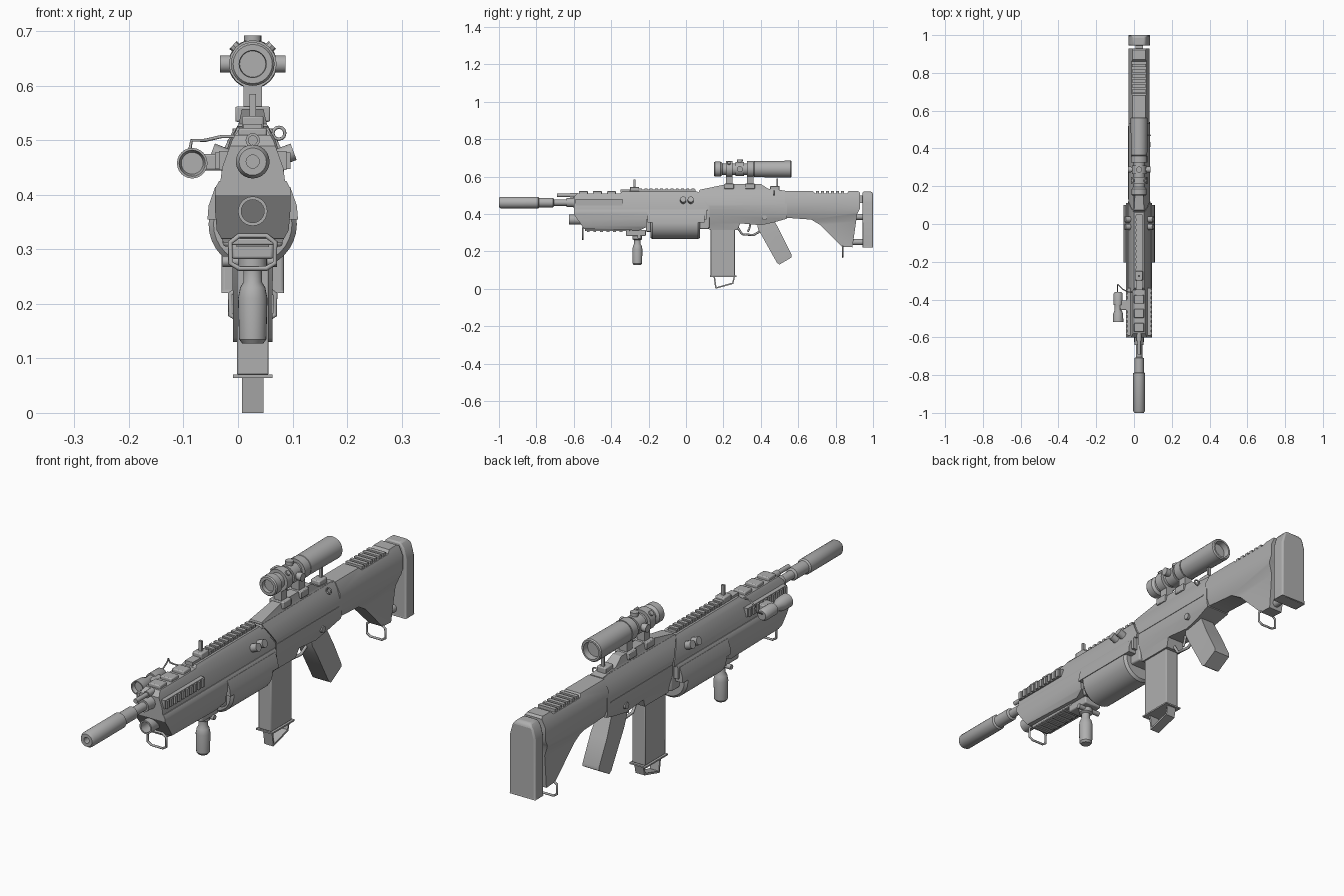
import bpy, bmesh, math
from mathutils import Vector, Matrix

CX = 0.027  # centre plane of the body
grey = bpy.data.materials.new("gunmetal grey")
grey.diffuse_color = (0.43, 0.43, 0.43, 1)


def finish(name, bm, bevel=0.0):
    bmesh.ops.recalc_face_normals(bm, faces=bm.faces)
    me = bpy.data.meshes.new(name)
    bm.to_mesh(me)
    bm.free()
    ob = bpy.data.objects.new(name, me)
    bpy.context.collection.objects.link(ob)
    me.materials.append(grey)
    if bevel:
        m = ob.modifiers.new("bevel", 'BEVEL')
        m.width, m.segments, m.limit_method = bevel, 2, 'ANGLE'
    return ob


def box(name, x, y, z, bevel=0.0):
    """Box from (min, max) ranges."""
    bm = bmesh.new()
    bmesh.ops.create_cube(bm, size=1)
    for v in bm.verts:
        v.co = [r[0] + (c + 0.5) * (r[1] - r[0]) for c, r in zip(v.co, (x, y, z))]
    return finish(name, bm, bevel)


def mid(half):
    return (CX - half, CX + half)


def shell(name, profile, widths, bevel=0.0):
    """Side profile (y, z) whose half-width follows height: widths = [(z, half)]."""
    bm = bmesh.new()
    f = bm.faces.new([bm.verts.new((-1, y, z)) for y, z in profile])
    r = bmesh.ops.extrude_face_region(bm, geom=[f])
    for g in r["geom"]:
        if isinstance(g, bmesh.types.BMVert):
            g.co.x = 1
    for z, _ in widths:
        bmesh.ops.bisect_plane(bm, geom=bm.verts[:] + bm.edges[:] + bm.faces[:],
                               plane_co=(0, 0, z), plane_no=(0, 0, 1))
    for v in bm.verts:
        z = min(max(v.co.z, widths[0][0]), widths[-1][0])
        for (a, wa), (b, wb) in zip(widths, widths[1:]):
            if a <= z <= b:
                w = wa + (wb - wa) * (z - a) / (b - a)
                break
        v.co.x = CX + v.co.x * w
    return finish(name, bm, bevel)


def lathe(name, pts, at, axis=(0, 1, 0), n=24):
    """Revolve (distance, radius) points round an axis through `at`."""
    bm = bmesh.new()
    vs = [bm.verts.new((r, 0, d)) for d, r in pts]
    es = [bm.edges.new(p) for p in zip(vs, vs[1:])]
    bmesh.ops.spin(bm, geom=vs + es, cent=(0, 0, 0), axis=(0, 0, 1),
                   angle=2 * math.pi, steps=n)
    bmesh.ops.remove_doubles(bm, verts=bm.verts, dist=1e-5)
    rot = Vector((0, 0, 1)).rotation_difference(Vector(axis)).to_matrix().to_4x4()
    bm.transform(Matrix.Translation(at) @ rot)
    return finish(name, bm)


def rod(name, a, b, r, n=16):
    d = Vector(b) - Vector(a)
    return lathe(name, [(0, 0), (0, r), (d.length, r), (d.length, 0)], a, d.normalized(), n)


def wire(name, pts, r, closed=False):
    cu = bpy.data.curves.new(name, 'CURVE')
    cu.dimensions, cu.bevel_depth, cu.bevel_resolution = '3D', r, 2
    cu.use_fill_caps = True
    sp = cu.splines.new('POLY')
    sp.points.add(len(pts) - 1)
    for p, c in zip(sp.points, pts):
        p.co = (*c, 1)
    sp.use_cyclic_u = closed
    ob = bpy.data.objects.new(name, cu)
    bpy.context.collection.objects.link(ob)
    cu.materials.append(grey)


# Barrel with suppressor, gas tubes and launcher muzzle
lathe("suppressor_barrel", [(-0.93, 0), (-0.93, 0.012), (-1, 0.012), (-1, 0.025), (-0.99, 0.031),
      (-0.79, 0.031), (-0.785, 0.025), (-0.71, 0.025), (-0.705, 0.017), (-0.64, 0.017),
      (-0.64, 0.024), (-0.61, 0.024), (-0.58, 0.03), (-0.58, 0)], (CX, 0, 0.461))
rod("gas_tube", (CX, -0.69, 0.5), (CX, -0.58, 0.5), 0.009)
rod("gas_plug", (CX, -0.62, 0.5), (CX, -0.58, 0.5), 0.013)
lathe("launcher_muzzle", [(-0.5, 0), (-0.5, 0.021), (-0.625, 0.021), (-0.625, 0.027),
      (-0.55, 0.027), (-0.55, 0)], (CX, 0, 0.37))

# Handguard
shell("upper_handguard", [(-0.6, 0.42), (-0.6, 0.49), (-0.58, 0.51), (-0.35, 0.51), (-0.34, 0.52),
      (0.062, 0.52), (0.118, 0.44), (0.118, 0.42)],
      [(0.42, 0.06), (0.45, 0.056), (0.5, 0.038), (0.52, 0.026)])
shell("lower_handguard", [(-0.6, 0.425), (-0.6, 0.4), (-0.545, 0.32), (-0.25, 0.312), (-0.21, 0.33),
      (-0.21, 0.37), (0.11, 0.37), (0.11, 0.425)],
      [(0.31, 0.052), (0.335, 0.066), (0.37, 0.069), (0.412, 0.069), (0.425, 0.062)])
for i in range(3):
    box("top_block", mid(0.026), (-0.572 + i * 0.075, -0.525 + i * 0.075), (0.5, 0.523), 0.004)
box("top_rail", mid(0.017), (-0.35, 0.05), (0.515, 0.53))
for i in range(11):
    box("rail_tooth", mid(0.02), (-0.25 + i * 0.028, -0.235 + i * 0.028), (0.522, 0.535))
box("lower_plate", mid(0.04), (-0.54, -0.3), (0.308, 0.32), 0.003)
for i in range(6):
    box("lower_vent_rib", mid(0.03), (-0.53 + i * 0.035, -0.515 + i * 0.035), (0.304, 0.31))

# Side accessory rails, pivot knobs
for s in (-1, 1):
    xs = sorted((CX + s * 0.035, CX + s * 0.062))
    box("side_rail", xs, (-0.59, -0.34), (0.446, 0.48))
    for i in range(10):
        xs = sorted((CX + s * 0.058, CX + s * 0.069))
        y = -0.585 + i * 0.025
        box("side_rail_tooth", xs, (y, y + 0.014), (0.447, 0.478))
    for y in (-0.015, 0.025):
        rod("pivot_knob", (CX + s * 0.03, y, 0.462), (CX + s * 0.075, y, 0.479), 0.016, 16)
    rod("receiver_pin", (CX + s * 0.04, 0.42, 0.38), (CX + s * 0.06, 0.42, 0.38), 0.013, 12)
    box("body_seam", sorted((CX + s * 0.05, CX + s * 0.0585)), (0.13, 0.52), (0.429, 0.433))

# Launcher drum with end frames and shoulder housing
lathe("drum", [(-0.19, 0), (-0.19, 0.072), (-0.18, 0.081), (0.065, 0.081), (0.075, 0.072), (0.075, 0)],
      (CX, 0, 0.346), n=32)
box("drum_front_frame", mid(0.055), (-0.215, -0.18), (0.305, 0.4), 0.006)
box("drum_rear_frame", mid(0.05), (0.065, 0.125), (0.32, 0.4), 0.006)
shell("drum_housing", [(-0.205, 0.355), (0.1, 0.355), (0.1, 0.414), (-0.205, 0.414)],
      [(0.355, 0.083), (0.38, 0.081), (0.414, 0.069)])

# Receiver with joint core, raised optic base, magazine well
shell("receiver", [(0.07, 0.525), (0.125, 0.44), (0.125, 0.315), (0.275, 0.315), (0.29, 0.35), (0.4, 0.34),
      (0.47, 0.355), (0.54, 0.375), (0.54, 0.52), (0.5, 0.527)],
      [(0.315, 0.036), (0.35, 0.042), (0.39, 0.056), (0.45, 0.057), (0.5, 0.042), (0.527, 0.028)])
shell("receiver_joint", [(0.02, 0.38), (0.2, 0.38), (0.2, 0.515), (0.02, 0.515)],
      [(0.38, 0.05), (0.45, 0.052), (0.5, 0.035), (0.515, 0.026)])
shell("optic_base", [(0.065, 0.51), (0.075, 0.53), (0.22, 0.56), (0.4, 0.56), (0.44, 0.535), (0.53, 0.525), (0.53, 0.51)],
      [(0.51, 0.034), (0.53, 0.026), (0.56, 0.019)])
box("rear_sight_base", mid(0.02), (0.45, 0.5), (0.52, 0.55), 0.004)
box("rear_sight", mid(0.006), (0.483, 0.491), (0.54, 0.59))
box("front_sight_base", mid(0.02), (-0.3, -0.25), (0.52, 0.545), 0.004)
box("front_sight", mid(0.006), (-0.28, -0.27), (0.54, 0.585))
wire("pull_ring", [(0.075 + 0.011 * math.cos(a * math.pi / 6), 0.47, 0.513 + 0.011 * math.sin(a * math.pi / 6))
     for a in range(12)], 0.003, True)
rod("pull_ring_stem", (CX, 0.47, 0.51), (0.065, 0.47, 0.51), 0.005, 8)

# Magazine with pull strap
box("magazine", mid(0.029), (0.132, 0.262), (0.07, 0.34), 0.003)
box("magazine_plate", mid(0.036), (0.127, 0.27), (0.064, 0.07))
shell("magazine_strap", [(0.147, 0.066), (0.157, 0.0), (0.253, 0.026), (0.262, 0.066), (0.255, 0.066),
      (0.247, 0.033), (0.163, 0.009), (0.155, 0.066)], [(0, 0.02), (0.066, 0.02)])

# Pistol grip and trigger
shell("pistol_grip", [(0.38, 0.35), (0.385, 0.32), (0.487, 0.138), (0.5, 0.13), (0.565, 0.168),
      (0.565, 0.182), (0.475, 0.36)], [(0.13, 0.036), (0.28, 0.037), (0.36, 0.03)])
wire("trigger_guard", [(CX, 0.275, 0.33), (CX, 0.3, 0.292), (CX, 0.36, 0.287), (CX, 0.4, 0.31)], 0.006)
wire("trigger", [(CX, 0.345, 0.35), (CX, 0.338, 0.32), (CX, 0.33, 0.305)], 0.005)

# Stock with recessed ridges, butt pad and connecting rods
shell("stock", [(0.53, 0.522), (0.53, 0.38), (0.67, 0.37), (0.72, 0.34), (0.835, 0.225), (0.89, 0.222),
      (0.915, 0.4), (0.93, 0.43), (0.93, 0.515), (0.92, 0.522), (0.87, 0.522), (0.86, 0.51),
      (0.69, 0.51), (0.68, 0.522)],
      [(0.22, 0.03), (0.36, 0.036), (0.41, 0.055), (0.48, 0.055), (0.522, 0.034)])
for i in range(6):
    y = 0.695 + i * 0.027
    box("stock_ridge", mid(0.037), (y, y + 0.016), (0.5, 0.522))
shell("butt_pad", [(0.945, 0.22), (1.0, 0.22), (1.0, 0.51), (0.99, 0.52), (0.945, 0.52)],
      [(0.22, 0.057), (0.46, 0.057), (0.5, 0.046), (0.52, 0.03)], 0.006)
for z in (0.25, 0.385):
    rod("stock_rod", (CX, 0.86, z), (CX, 0.96, z), 0.016)
box("stock_link", mid(0.02), (0.92, 0.95), (0.46, 0.5))

# Sling loops
for name, y, z in (("front_sling_loop", -0.552, 0.325), ("rear_sling_loop", 0.838, 0.23)):
    wire(name, [(CX + sx, y, z + dz) for sx, dz in
         ((-0.025, 0), (-0.041, -0.012), (-0.041, -0.05), (-0.025, -0.06),
          (0.025, -0.06), (0.041, -0.05), (0.041, -0.012), (0.025, 0))], 0.0045, True)

# Vertical foregrip
box("foregrip_clamp", mid(0.038), (-0.32, -0.215), (0.282, 0.315), 0.005)
rod("foregrip_screw", (CX - 0.055, -0.25, 0.278), (CX + 0.045, -0.25, 0.278), 0.01, 12)
lathe("foregrip", [(0.127, 0), (0.127, 0.019), (0.135, 0.025), (0.21, 0.027), (0.23, 0.023), (0.24, 0.017),
      (0.26, 0.017), (0.265, 0.026), (0.295, 0.026), (0.295, 0)], (CX, -0.26, 0), (0, 0, 1))

# Scope with rings, turrets and mounts
lathe("scope", [(0.165, 0), (0.165, 0.024), (0.15, 0.025), (0.15, 0.036), (0.155, 0.04), (0.185, 0.04),
      (0.195, 0.031), (0.35, 0.031), (0.365, 0.043), (0.56, 0.045), (0.565, 0.041), (0.565, 0.034),
      (0.54, 0.032), (0.54, 0)], (CX, 0, 0.64))
for y in (0.213, 0.325):
    lathe("scope_ring", [(y, 0), (y, 0.044), (y + 0.036, 0.044), (y + 0.036, 0)], (CX, 0, 0.64), n=16)
    box("scope_mount_neck", mid(0.017), (y, y + 0.036), (0.555, 0.61))
    box("scope_mount_clamp", mid(0.032), (y - 0.008, y + 0.043), (0.534, 0.562), 0.003)
for d in ((-1, 0, 0), (1, 0, 0), (0, 0, 1)):
    top = 0.06 if d[0] else 0.052
    lathe("scope_turret", [(0, 0), (0, 0.014), (0.042, 0.014), (0.042, 0.016), (top, 0.016), (top, 0)],
          (CX, 0.288, 0.64), d, 16)
lathe("turret_collar", [(0.265, 0), (0.265, 0.038), (0.311, 0.038), (0.311, 0)], (CX, 0, 0.64))
for s in (-1, 1):
    rod("scope_ring_bolt", (CX, 0.23, 0.64), (CX + s * 0.036, 0.23, 0.675), 0.01, 8)

# Flashlight with mount and cable
lathe("flashlight", [(-0.505, 0), (-0.505, 0.02), (-0.52, 0.024), (-0.52, 0.028), (-0.475, 0.026),
      (-0.455, 0.018), (-0.43, 0.018), (-0.43, 0.024), (-0.37, 0.024), (-0.36, 0.018), (-0.36, 0)], (-0.084, 0, 0.458))
box("flashlight_mount", (-0.075, -0.02), (-0.455, -0.405), (0.445, 0.475), 0.004)
wire("flashlight_cable", [(-0.087, -0.362, 0.465), (-0.088, -0.325, 0.485), (-0.085, -0.32, 0.5),
     (-0.06, -0.345, 0.5), (-0.03, -0.36, 0.507), (0.01, -0.36, 0.507)], 0.003)

# Smooth round parts, keep edges sharp
bpy.ops.object.select_all(action='DESELECT')
for ob in bpy.context.scene.objects:
    if ob.type == 'MESH':
        ob.select_set(True)
        bpy.context.view_layer.objects.active = ob
bpy.ops.object.shade_smooth_by_angle(angle=math.radians(32))
